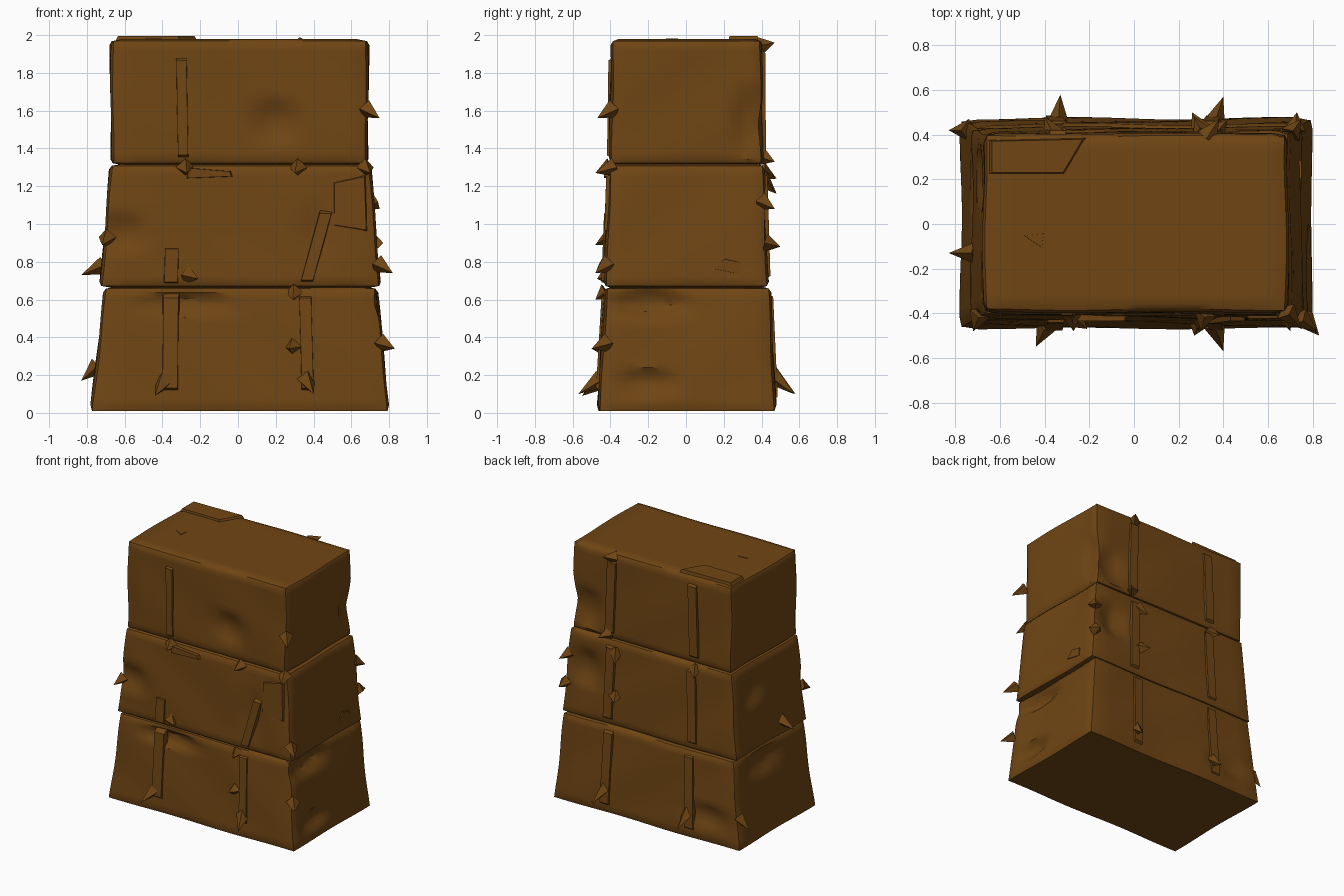
import bpy, bmesh, math, random
from mathutils import Vector

random.seed(4)
brown = bpy.data.materials.new("dark brown")
brown.diffuse_color = (0.16, 0.06, 0.007, 1)


def finish(bm, name, angle=35):
    bmesh.ops.recalc_face_normals(bm, faces=bm.faces[:])
    me = bpy.data.meshes.new(name)
    bm.to_mesh(me)
    bm.free()
    ob = bpy.data.objects.new(name, me)
    bpy.context.collection.objects.link(ob)
    me.materials.append(brown)
    bpy.ops.object.select_all(action='DESELECT')
    ob.select_set(True)
    bpy.context.view_layer.objects.active = ob
    bpy.ops.object.shade_smooth_by_angle(angle=math.radians(angle))
    return ob


# Tapered tier bounds: (z, x min, x max, y min, y max) at bottom and top
tiers = [
    ((0.01, -0.78, 0.80, -0.47, 0.475), (0.67, -0.705, 0.735, -0.43, 0.445)),
    ((0.66, -0.73, 0.755, -0.435, 0.435), (1.32, -0.675, 0.70, -0.41, 0.415)),
    ((1.31, -0.67, 0.685, -0.405, 0.41), (1.98, -0.675, 0.69, -0.395, 0.405)),
]
# Dents: (side, position along side, z, half width, half height, depth)
dents = [
    ('F', -0.28, 0.58, 0.28, 0.07, 0.04), ('F', 0.2, 1.54, 0.13, 0.13, 0.04),
    ('F', -0.6, 0.95, 0.12, 0.12, 0.04), ('F', 0.42, 0.95, 0.07, 0.22, 0.03),
    ('R', -0.2, 0.58, 0.26, 0.09, 0.06), ('R', -0.2, 0.16, 0.18, 0.08, 0.04),
    ('R', 0.34, 1.55, 0.1, 0.2, 0.03), ('L', 0.1, 0.55, 0.25, 0.1, 0.03),
    ('L', 0.2, 1.1, 0.15, 0.12, 0.03), ('B', 0.55, 1.5, 0.12, 0.16, 0.04),
    ('B', 0.55, 1.05, 0.12, 0.16, 0.05), ('B', -0.5, 0.2, 0.2, 0.1, 0.03),
]
normals = {'F': Vector((0, -1, 0)), 'B': Vector((0, 1, 0)),
           'L': Vector((-1, 0, 0)), 'R': Vector((1, 0, 0))}


def make_tier(name, lo, hi):
    bm = bmesh.new()
    bmesh.ops.create_cube(bm, size=2)
    bmesh.ops.subdivide_edges(bm, edges=bm.edges[:], cuts=19, use_grid_fill=True)
    for v in bm.verts:
        x, y, z = v.co
        t = (z + 1) / 2
        b = [p + (q - p) * t for p, q in zip(lo, hi)]
        # slightly rounded edges, drawn in at the block corners
        edge = [abs(c) > 0.999 for c in (x, y, z)]
        p = Vector((b[1] + (b[2] - b[1]) * (x + 1) / 2,
                    b[3] + (b[4] - b[3]) * (y + 1) / 2, b[0]))
        if sum(edge) >= 2:
            for i, c in enumerate((x, y, z)):
                if edge[i] and not (i == 2 and lo[0] < 0.1 and c < 0):
                    p[i] -= math.copysign(0.012, c)
        for s, u, h, w, k, d in dents:
            n = normals[s]
            if n.x * x + n.y * y > 0.999:
                along = p.x if s in 'FB' else p.y
                f = max(0, 1 - abs(along - u) / w) * max(0, 1 - abs(p.z - h) / k)
                p -= n * d * min(1, 2 * f)
        # gentle uneven waves over the sides
        wave = 0.006 * math.sin(7 * p.x + 5 * p.z) * math.cos(8 * p.y - 6 * p.z)
        if edge[0]:
            p.x += wave
        if edge[1]:
            p.y += wave
        v.co = p
    finish(bm, name)


for name, (lo, hi) in zip(("lower_tier", "middle_tier", "upper_tier"), tiers):
    make_tier(name, lo, hi)


def slab(name, corners, n, thick):
    """Plate with its outline pushed out along n, outer rim drawn in."""
    n = Vector(n)
    pts = [Vector(c) for c in corners]
    mid = sum(pts, Vector()) / len(pts)
    bm = bmesh.new()
    a = [bm.verts.new(p - n * 0.03) for p in pts]
    b = [bm.verts.new(p + (mid - p) * 0.12 + n * thick) for p in pts]
    bm.faces.new(a)
    bm.faces.new(b)
    for i in range(len(a)):
        j = (i + 1) % len(a)
        bm.faces.new((a[i], a[j], b[j], b[i]))
    finish(bm, name)


def wall(z, sgn):
    """Depth of the front or back surface at a height."""
    for lo, hi in reversed(tiers):
        if z >= lo[0]:
            t = min(1, (z - lo[0]) / (hi[0] - lo[0]))
            i = 3 if sgn < 0 else 4
            return lo[i] + (hi[i] - lo[i]) * t
    return sgn * 0.47


# Vertical strips on the front and back: (x bottom, x top, z bottom, z top, width)
strips = [(-0.36, -0.355, 0.1, 0.64, 0.09), (-0.355, -0.35, 0.68, 0.88, 0.08),
          (0.37, 0.355, 0.1, 0.64, 0.07), (0.36, 0.47, 0.68, 1.08, 0.07),
          (-0.29, -0.3, 1.33, 1.9, 0.06)]
back_strips = [(s * 0.36, s * 0.34, z, z + 0.6, 0.08)
               for s in (-1, 1) for z in (0.05, 0.69, 1.34)]
for sgn, group in ((-1, strips), (1, back_strips)):
    for x0, x1, z0, z1, w in group:
        y0, y1 = wall(z0, sgn), wall(z1, sgn)
        slab("front_strip" if sgn < 0 else "back_strip",
             [(x0 - w / 2, y0, z0), (x0 + w / 2, y0, z0),
              (x1 + w / 2, y1, z1), (x1 - w / 2, y1, z1)], (0, sgn, 0), 0.014)

# Raised chips on front, right side and top
slab("front_chip", [(0.5, -0.42, 0.98), (0.69, -0.42, 0.95), (0.68, -0.41, 1.27),
                    (0.5, -0.41, 1.23)], (0, -1, 0), 0.012)
slab("seam_chip", [(-0.28, -0.41, 1.24), (-0.02, -0.41, 1.25), (-0.03, -0.41, 1.28),
                   (-0.28, -0.41, 1.3)], (0, -1, 0), 0.025)
slab("side_chip", [(0.73, 0.14, 0.76), (0.73, 0.29, 0.73), (0.73, 0.29, 0.8),
                   (0.73, 0.2, 0.82)], (1, 0, 0), 0.02)
slab("top_chip", [(-0.66, 0.22, 1.975), (-0.3, 0.22, 1.975), (-0.2, 0.39, 1.975),
                  (-0.66, 0.38, 1.975)], (0, 0, 1), 0.02)
slab("top_flake", [(-0.5, -0.05, 1.975), (-0.41, -0.11, 1.975), (-0.4, -0.04, 1.975)],
     (0, 0, 1), 0.008)

# Thorn-like splinters: (base, tip)
spikes = [
    ((-0.39, -0.45, 0.17), (-0.44, -0.55, 0.09)), ((0.36, -0.45, 0.18), (0.4, -0.57, 0.1)),
    ((-0.27, -0.42, 0.73), (-0.21, -0.47, 0.71)), ((0.3, -0.42, 0.64), (0.29, -0.48, 0.6)),
    ((0.32, -0.4, 1.3), (0.3, -0.48, 1.27)), ((-0.28, -0.4, 1.3), (-0.27, -0.48, 1.27)),
    ((0.29, -0.44, 0.35), (0.27, -0.5, 0.34)),
    ((-0.34, 0.45, 0.2), (-0.33, 0.58, 0.1)), ((0.36, 0.45, 0.2), (0.4, 0.57, 0.1)),
    ((0.3, 0.42, 0.9), (0.26, 0.5, 0.88)), ((-0.36, 0.4, 1.28), (-0.4, 0.48, 1.24)),
    ((0.31, 0.4, 1.24), (0.27, 0.48, 1.16)), ((0.33, 0.39, 1.94), (0.38, 0.47, 1.96)),
    ((0.36, 0.4, 1.36), (0.42, 0.47, 1.33)),
    ((-0.71, -0.13, 0.78), (-0.83, -0.13, 0.73)), ((-0.74, 0.42, 0.25), (-0.83, 0.42, 0.17)),
    ((-0.69, -0.4, 0.93), (-0.72, -0.48, 0.89)),
    ((0.74, -0.42, 0.79), (0.82, -0.48, 0.74)), ((0.76, -0.42, 0.37), (0.83, -0.5, 0.34)),
    ((0.68, -0.39, 1.61), (0.75, -0.47, 1.56)), ((0.7, 0.4, 1.12), (0.75, 0.47, 1.08)),
    ((0.67, -0.38, 1.3), (0.7, -0.48, 1.27)), ((0.72, 0.42, 0.9), (0.73, 0.5, 0.88)),
]
for a, b in spikes:
    a, b = Vector(a), Vector(b)
    bm = bmesh.new()
    bmesh.ops.create_cone(bm, segments=4, radius1=0.05, radius2=0,
                          depth=(b - a).length, cap_ends=True)
    q = (b - a).to_track_quat('Z', 'Y')
    for v in bm.verts:
        v.co = q @ v.co + (a + b) / 2
    finish(bm, "splinter", 20)
